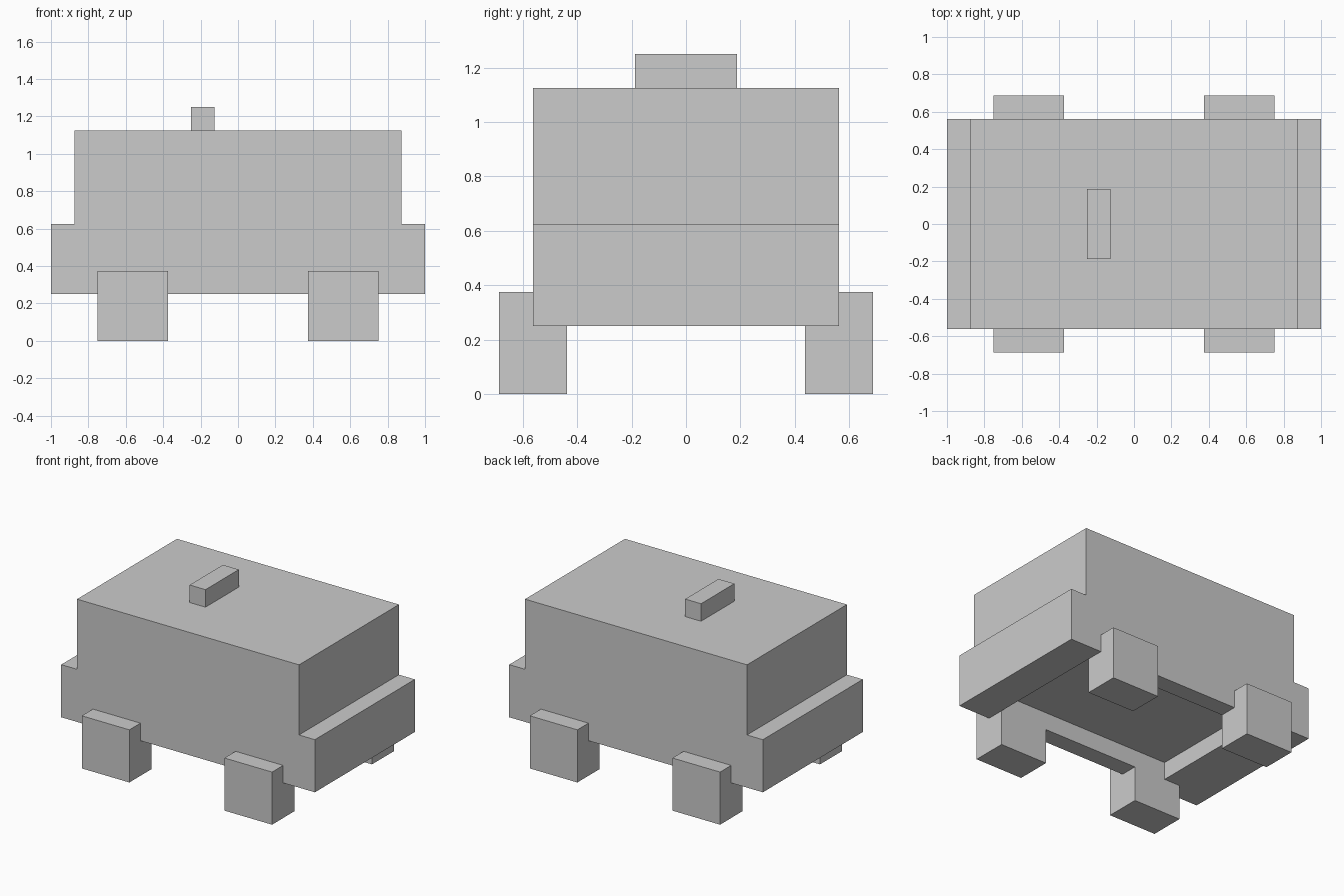
import bpy, bmesh
from mathutils import Vector

if "Cube" in bpy.data.objects:
    bpy.data.objects.remove(bpy.data.objects["Cube"])


def finish(name, bm):
    bmesh.ops.recalc_face_normals(bm, faces=bm.faces)
    mesh = bpy.data.meshes.new(name)
    bm.to_mesh(mesh)
    bm.free()
    obj = bpy.data.objects.new(name, mesh)
    bpy.context.collection.objects.link(obj)
    return obj


def box(name, lo, hi):
    """Box between two opposite corners."""
    lo, hi = Vector(lo), Vector(hi)
    bm = bmesh.new()
    bmesh.ops.create_cube(bm, size=1)
    for v in bm.verts:
        v.co = (lo + hi) / 2 + v.co * (hi - lo)
    return finish(name, bm)


# Body: stepped side profile with bumpers, extruded across the width
half = [(1, 0.25), (1, 0.625), (0.875, 0.625), (0.875, 1.125)]
profile = half + [(-x, z) for x, z in reversed(half)]
bm = bmesh.new()
side = bm.faces.new([bm.verts.new((x, -0.5625, z)) for x, z in profile])
ext = bmesh.ops.extrude_face_region(bm, geom=[side])
verts = [g for g in ext["geom"] if isinstance(g, bmesh.types.BMVert)]
bmesh.ops.translate(bm, verts=verts, vec=(0, 1.125, 0))
body = finish("body", bm)

# Shallow recess under the body
cutter = box("underside_cutter", (-0.625, -0.4375, 0.125), (0.75, 0.4375, 0.375))
cutter.hide_render = True
cutter.hide_viewport = True
cut = body.modifiers.new("underside_recess", "BOOLEAN")
cut.operation = "DIFFERENCE"
cut.solver = "EXACT"
cut.object = cutter

# Square wheels
for x, end in ((-0.75, "left"), (0.375, "right")):
    for y, depth in ((-0.6875, "front"), (0.4375, "back")):
        box(f"{depth}_{end}_wheel", (x, y, 0), (x + 0.375, y + 0.25, 0.375))

# Roof light bar
box("roof_light", (-0.25, -0.1875, 1.125), (-0.125, 0.1875, 1.25))
